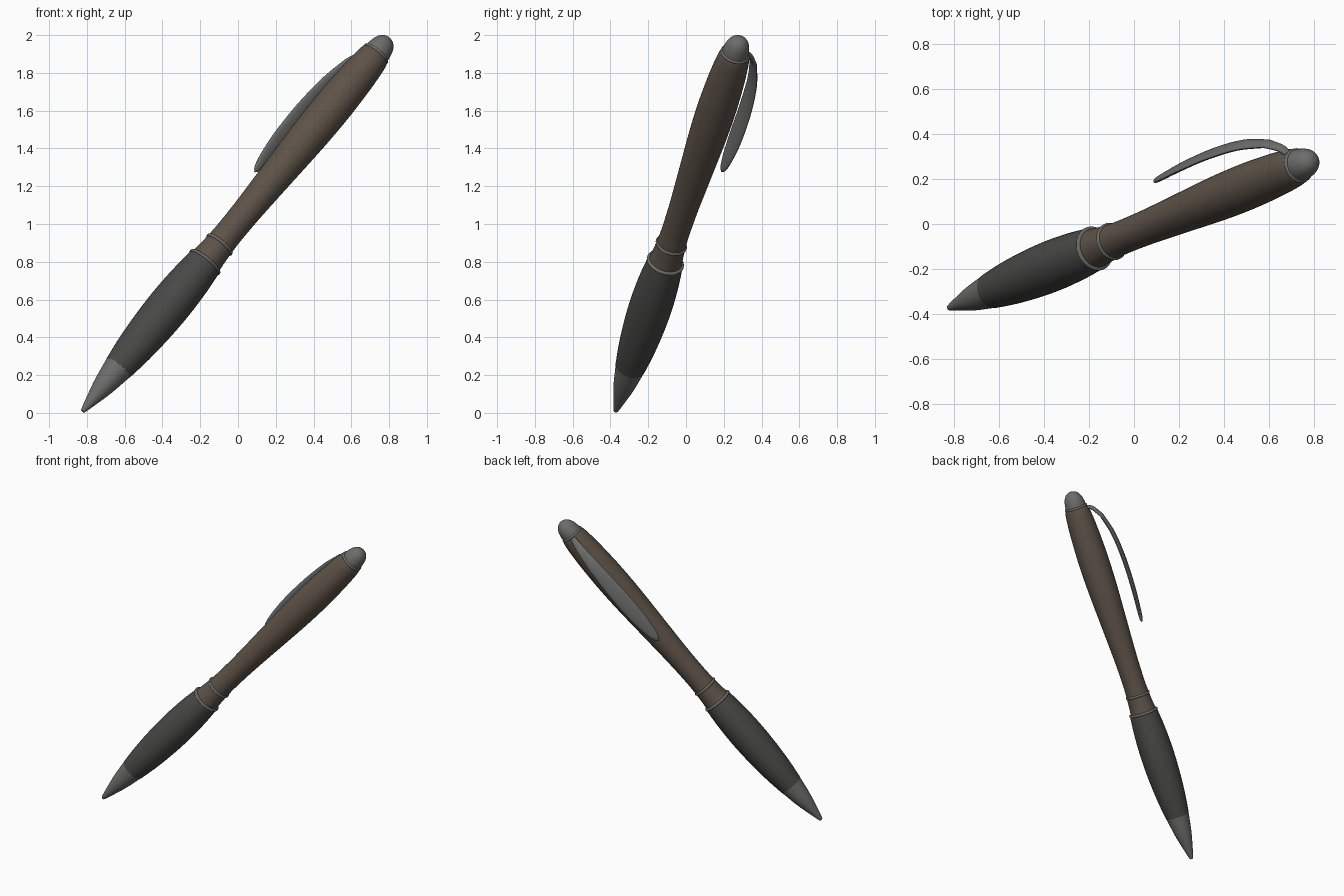
import bpy, bmesh, math
from mathutils import Vector, Matrix

if "Cube" in bpy.data.objects:
    bpy.data.objects.remove(bpy.data.objects["Cube"])

# Pen frame: local z runs from writing tip to cap, local x points to the clip
origin = Vector((-0.823, -0.373, 0.008))
axis = Vector((0.614, 0.25, 0.748)).normalized()
out = Vector((-0.54, 0.82, 0.2))
out = (out - axis * out.dot(axis)).normalized()
side = axis.cross(out)
FRAME = Matrix((out, side, axis)).transposed().to_4x4()
FRAME.translation = origin


def material(name, rgb):
    m = bpy.data.materials.new(name)
    m.diffuse_color = (*rgb, 1)
    m.use_nodes = True
    m.node_tree.nodes["Principled BSDF"].inputs["Base Color"].default_value = m.diffuse_color
    return m


wood = material("brown_barrel", (0.11, 0.085, 0.065))
rubber = material("dark_rubber", (0.065, 0.065, 0.063))
metal = material("grey_metal", (0.15, 0.15, 0.147))


def smooth_points(pts, steps=5):
    """Catmull-Rom interpolation through tuples."""
    v = [Vector(p) for p in pts]
    v = [2 * v[0] - v[1]] + v + [2 * v[-1] - v[-2]]
    res = []
    for a, b, c, d in zip(v, v[1:], v[2:], v[3:]):
        for i in range(steps):
            t = i / steps
            res.append(0.5 * (2 * b + (c - a) * t + (2 * a - 5 * b + 4 * c - d) * t * t
                              + (3 * b - a - 3 * c + d) * t ** 3))
    return res + [v[-2]]


def skin(name, rings, mat):
    """Bridge equal-length closed rings, cap the ends, place in pen frame."""
    bm = bmesh.new()
    rows = [[bm.verts.new(FRAME @ Vector(p)) for p in r] for r in rings]
    n = len(rows[0])
    for a, b in zip(rows, rows[1:]):
        for i in range(n):
            j = (i + 1) % n
            bm.faces.new((a[i], a[j], b[j], b[i]))
    bm.faces.new(rows[0][::-1])
    bm.faces.new(rows[-1])
    bmesh.ops.recalc_face_normals(bm, faces=bm.faces)
    me = bpy.data.meshes.new(name)
    bm.to_mesh(me)
    bm.free()
    ob = bpy.data.objects.new(name, me)
    bpy.context.collection.objects.link(ob)
    me.materials.append(mat)
    bpy.ops.object.select_all(action='DESELECT')
    ob.select_set(True)
    bpy.context.view_layer.objects.active = ob
    bpy.ops.object.shade_smooth_by_angle(angle=math.radians(40))
    return ob


def lathe(name, profile, mat, n=40):
    """Profile is a list of (distance along pen, radius)."""
    ang = [2 * math.pi * i / n for i in range(n)]
    skin(name, [[(r * math.cos(a), r * math.sin(a), s) for a in ang]
                for s, r in smooth_points(profile)], mat)


def ring(name, s, r, tube=0.009):
    lathe(name, [(s + tube * math.cos(t), r + tube * math.sin(t))
                 for t in [math.pi * (1 - i / 4) for i in range(5)]], metal)


# Writing tip, grip and barrel
lathe("writing_tip", [(0, 0.009), (0.012, 0.015), (0.08, 0.033), (0.18, 0.057), (0.31, 0.079)], metal)
lathe("grip", [(0.308, 0.08), (0.45, 0.098), (0.62, 0.11), (0.78, 0.113),
               (0.93, 0.107), (1.05, 0.096)], rubber)
lathe("middle_band", [(1.05, 0.09), (1.11, 0.083), (1.18, 0.078)], wood)
lathe("barrel", [(1.18, 0.078), (1.27, 0.075), (1.45, 0.078), (1.7, 0.089), (1.95, 0.1),
                 (2.15, 0.103), (2.33, 0.098), (2.45, 0.09), (2.51, 0.082), (2.53, 0.074)], wood)

# Trim rings
ring("grip_ring", 1.055, 0.092)
ring("band_ring", 1.18, 0.076)
ring("cap_ring", 2.53, 0.07)

# Rounded cap
lathe("cap", [(2.53, 0.072), (2.57, 0.067), (2.605, 0.056), (2.63, 0.037), (2.641, 0.015), (2.642, 0.003)], metal)

# Clip: (distance along pen, offset from axis, half width, half thickness)
clip = smooth_points([(2.515, 0.065, 0.02, 0.013), (2.495, 0.105, 0.022, 0.013),
                      (2.43, 0.15, 0.03, 0.013)], 5)[:-1]
clip += smooth_points([(2.43, 0.15, 0.03, 0.013), (2.28, 0.188, 0.042, 0.014),
                       (2.08, 0.203, 0.051, 0.014), (1.88, 0.2, 0.05, 0.014),
                       (1.74, 0.191, 0.037, 0.013), (1.675, 0.186, 0.022, 0.011),
                       (1.65, 0.184, 0.004, 0.003)], 6)
rings = []
for k, c in enumerate([Vector(p[:2]) for p in clip]):
    a, b = clip[max(k - 1, 0)], clip[min(k + 1, len(clip) - 1)]
    tan = Vector((b[0] - a[0], b[1] - a[1])).normalized()
    nor = (-tan[1], tan[0])
    w, h = clip[k][2], clip[k][3]
    loop = []
    for i in range(20):
        t = 2 * math.pi * i / 20
        y, d = w * math.cos(t), h * math.sin(t)
        loop.append((c[1] + nor[1] * d, y, c[0] + nor[0] * d))
    rings.append(loop)
skin("clip", rings, metal)
